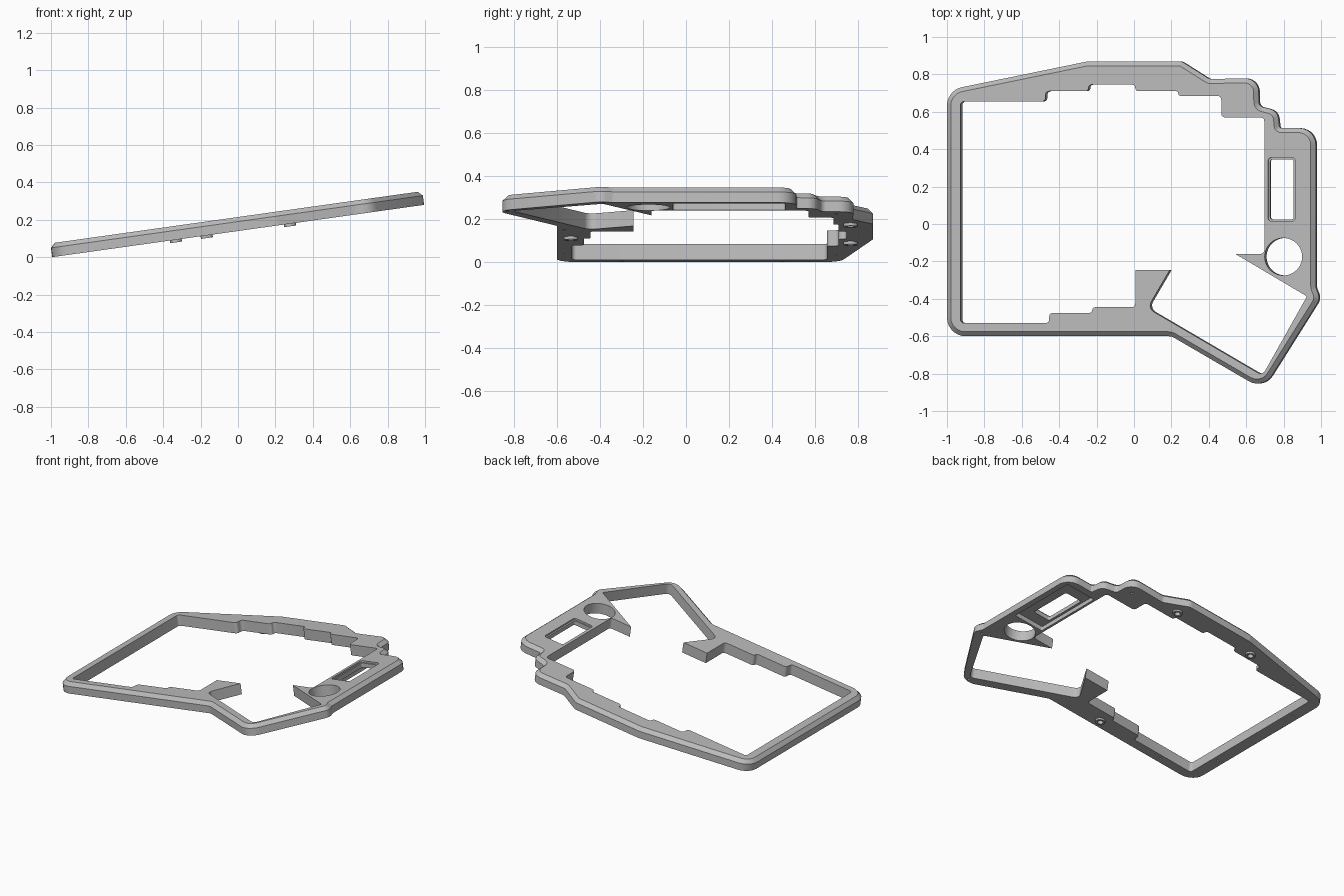
import bpy, bmesh, math
from mathutils import Vector

old = bpy.data.objects.get("Cube")
if old:
    bpy.data.objects.remove(old, do_unlink=True)

TILT = math.radians(8)
THICK = 0.074
CHAMFER = 0.024

grey = bpy.data.materials.new("mid_grey")
grey.use_nodes = True
grey.diffuse_color = (0.5, 0.5, 0.5, 1)
grey.node_tree.nodes["Principled BSDF"].inputs["Base Color"].default_value = (0.5, 0.5, 0.5, 1)


def rounded(points, default=0.0, steps=7):
    """Outline with every corner replaced by a tangent arc."""
    pts = [Vector(p[:2]) for p in points]
    out = []
    for i, p in enumerate(pts):
        r = points[i][2] if len(points[i]) > 2 else default
        a, b = pts[i - 1] - p, pts[(i + 1) % len(pts)] - p
        ang = a.angle(b)
        if r == 0 or ang > 3.1:
            out.append(p)
            continue
        d = min(r / math.tan(ang / 2), 0.48 * a.length, 0.48 * b.length)
        r = d * math.tan(ang / 2)
        start, end = p + a.normalized() * d, p + b.normalized() * d
        mid = (a.normalized() + b.normalized()).normalized()
        centre = p + mid * (r / math.sin(ang / 2))
        v0 = start - centre
        sweep = v0.angle_signed(end - centre)
        for k in range(steps + 1):
            t = -sweep * k / steps
            c, s = math.cos(t), math.sin(t)
            out.append(centre + Vector((v0.x * c - v0.y * s, v0.x * s + v0.y * c)))
    return out


def circle(x, y, r, n=48):
    return [Vector((x + r * math.cos(k * math.tau / n), y + r * math.sin(k * math.tau / n)))
            for k in range(n)]


def rect(x0, x1, y0, y1, r):
    return rounded([(x0, y0), (x1, y0), (x1, y1), (x0, y1)], r)


def prism(name, outline, low, high, chamfer=0.0):
    """Extrude a plan outline, widened so it keeps its plan size when tilted."""
    bm = bmesh.new()
    face = bm.faces.new([bm.verts.new(((p.x + 0.007) / math.cos(TILT), p.y, low)) for p in outline])
    ext = bmesh.ops.extrude_face_region(bm, geom=[face])
    top = [v for v in ext["geom"] if isinstance(v, bmesh.types.BMVert)]
    bmesh.ops.translate(bm, verts=top, vec=(0, 0, high - low))
    bmesh.ops.recalc_face_normals(bm, faces=bm.faces)
    if chamfer:
        rim = [e for e in bm.edges if all(v.co.z > high - 1e-5 for v in e.verts)]
        bmesh.ops.bevel(bm, geom=rim, offset=chamfer, segments=1, affect='EDGES',
                        clamp_overlap=False)
    mesh = bpy.data.meshes.new(name)
    bm.to_mesh(mesh)
    bm.free()
    mesh.materials.append(grey)
    obj = bpy.data.objects.new(name, mesh)
    bpy.context.collection.objects.link(obj)
    return obj


def cut(target, outline, low=-0.1, high=0.2):
    cutter = prism("cutter", outline, low, high)
    cutter.hide_render = True
    mod = target.modifiers.new("cut", 'BOOLEAN')
    mod.operation = 'DIFFERENCE'
    mod.solver = 'EXACT'
    mod.object = cutter
    bpy.context.view_layer.objects.active = target
    bpy.ops.object.modifier_apply(modifier=mod.name)
    bpy.data.objects.remove(cutter, do_unlink=True)


def finish(obj):
    obj.rotation_euler.y = -TILT
    obj.location.z = 0.14
    bpy.ops.object.select_all(action='DESELECT')
    obj.select_set(True)
    bpy.context.view_layer.objects.active = obj
    bpy.ops.object.shade_smooth_by_angle(angle=math.radians(30))


# Outer outline of the frame: x, y, corner radius
outer = rounded([
    (-1, -.6, .1), (.2, -.6, .06), (.69, -.885, .09), (.995, -.4, .06), (.972, -.34, .05),
    (.972, .513, .09), (.778, .513, .012), (.768, .605, .06), (.668, .63, .03),
    (.665, .78, .1), (.404, .775, .04), (.254, .87, .05), (-.245, .87, .05), (-1, .715, .1)])

# Large opening with stepped edges and two pointed tabs
inner = rounded([
    (-.925, -.53), (-.45, -.53), (-.45, -.475), (-.22, -.475), (-.22, -.445),
    (.01, -.445), (.01, -.245, 0), (.195, -.245, 0), (.075, -.45, .04),
    (.69, -.81, .03), (.928, -.387, .01), (.545, -.16, 0), (.7, -.16), (.7, .57),
    (.47, .57), (.47, .685), (.24, .685), (.24, .71), (.01, .71), (.01, .745),
    (-.24, .745), (-.24, .71), (-.47, .71), (-.47, .655), (-.925, .655)], 0.02, 5)

frame = prism("case_frame", outer, 0, THICK, CHAMFER)
cut(frame, inner)

# Rectangular window with a shallow lip, and the round opening
cut(frame, rect(.73, .855, .025, .345, .012))
cut(frame, rect(.72, .865, .015, .355, .018), THICK - 0.012)
cut(frame, circle(.802, -.175, .1, 64))

# Recess under the right-hand section
cut(frame, rect(.715, .935, -.06, .46, .01), -0.1, 0.032)

# Small blind screw holes on the underside rim
for x, y in ((-.96, -.3), (-.96, .45), (-.7, -.565), (.05, -.565), (.68, -.83),
             (.95, -.38), (-.75, .7), (.6, .7)):
    cut(frame, circle(x, y, .008, 12), -0.1, 0.03)

# Raised screw bosses under the frame
for x, y in ((-.34, .765), (.27, .765), (-.175, -.535)):
    cut(frame, circle(x, y, .018, 24), -0.1, 0.03)
    boss = prism("screw_boss", circle(x, y, .032, 32), -0.014, 0.002)
    cut(boss, circle(x, y, .018, 24))
    finish(boss)

finish(frame)
